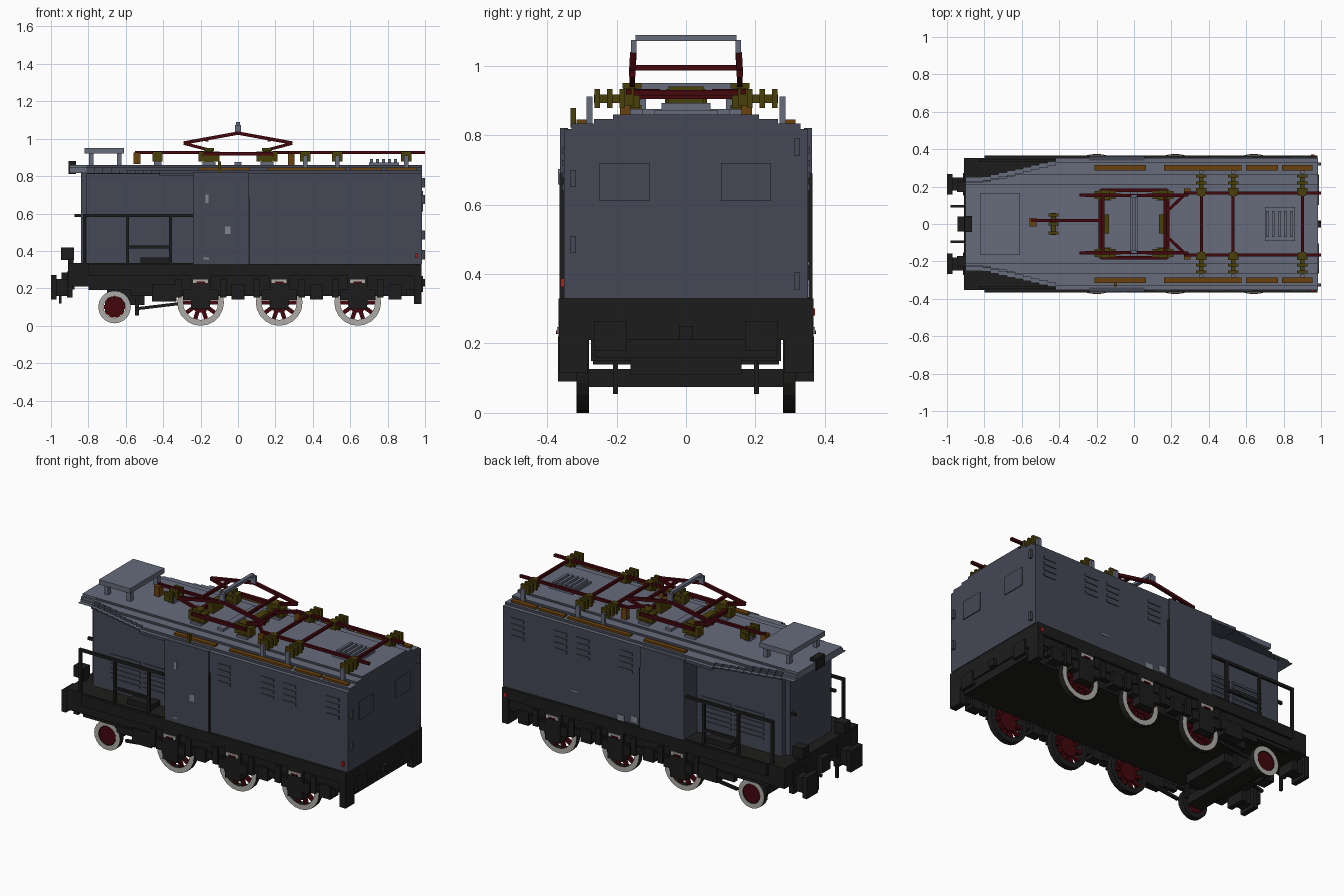
import bpy
import bmesh
import math
from mathutils import Matrix, Vector

cube = bpy.data.objects.get("Cube")
if cube:
    bpy.data.objects.remove(cube, do_unlink=True)


def material(name, red, green, blue):
    mat = bpy.data.materials.new(name)
    mat.use_nodes = True
    colour = (red, green, blue, 1)
    mat.diffuse_color = colour
    mat.node_tree.nodes["Principled BSDF"].inputs["Base Color"].default_value = colour
    return mat


BODY = material("dark blue grey paint", .058, .065, .09)
ROOF = material("light blue grey paint", .135, .149, .203)
BLACK = material("black frame", .012, .012, .0115)
RED = material("dark red", .055, .002, .004)
OLIVE = material("olive insulator", .066, .05, .003)
ORANGE = material("brown orange wood", .14, .052, .004)
STEEL = material("pale steel", .42, .41, .39)
LAMP = material("signal red", .5, .01, .01)
PATCH = material("worn grey", .22, .24, .28)


def finish(name, bm, *mats):
    bmesh.ops.recalc_face_normals(bm, faces=bm.faces)
    mesh = bpy.data.meshes.new(name)
    bm.to_mesh(mesh)
    bm.free()
    for mat in mats:
        mesh.materials.append(mat)
    obj = bpy.data.objects.new(name, mesh)
    bpy.context.collection.objects.link(obj)
    return obj


def box(name, mat, xs, ys, zs, mirror=False):
    """Block given by its extents, optionally repeated on the other side."""
    bm = bmesh.new()
    for side in ((1, -1) if mirror else (1,)):
        lo = Vector((xs[0], ys[0] * side, zs[0]))
        hi = Vector((xs[1], ys[1] * side, zs[1]))
        size = hi - lo
        place = Matrix.Translation((lo + hi) / 2) @ Matrix.Diagonal((*map(abs, size), 1))
        bmesh.ops.create_cube(bm, size=1, matrix=place)
    return finish(name, bm, mat)


def around(centre, size):
    return centre - size / 2, centre + size / 2


def block(name, mat, centre, size, mirror=False):
    return box(name, mat, *(around(c, s) for c, s in zip(centre, size)), mirror)


def bar(name, mat, start, end, thick, mirror=False):
    """Square rod between two points."""
    bm = bmesh.new()
    for side in ((1, -1) if mirror else (1,)):
        a, b = (Vector((p[0], p[1] * side, p[2])) for p in (start, end))
        turn = (b - a).to_track_quat('Z', 'Y').to_matrix().to_4x4()
        scale = Matrix.Diagonal((thick, thick, (b - a).length, 1))
        bmesh.ops.create_cube(bm, size=1, matrix=Matrix.Translation((a + b) / 2) @ turn @ scale)
    return finish(name, bm, mat)


def roof_slice(name, x0, x1, width, eave, edge=BODY):
    """Stepped roof section with light treads and darker risers."""
    lip, shelf, crown = width - .022, min(.265, width - .028), min(.21, width - .034)
    half = [(width, eave), (width, .818), (lip, .818), (lip, .833),
            (shelf, .833), (shelf, .847), (crown, .847), (crown, .86)]
    profile = half + [(-y, z) for y, z in reversed(half)]
    bm = bmesh.new()
    ends = [[bm.verts.new((x, y, z)) for y, z in profile] for x in (x0, x1)]
    for ring in ends:
        bm.faces.new(ring)
    for i in range(len(profile)):
        bm.faces.new((ends[0][i - 1], ends[0][i], ends[1][i], ends[1][i - 1]))
    bmesh.ops.recalc_face_normals(bm, faces=bm.faces)
    for face in bm.faces:
        face.material_index = 1 if face.normal.z > .3 else 0
    return finish(name, bm, edge, ROOF)


def wheel(name, x, z, radius, inner, side):
    """Dark tyre with a pale outer ring and red spokes."""
    near, far, steps = .28 * side, .315 * side, 20
    bm = bmesh.new()
    rings = []
    for i in range(steps):
        a = math.tau * i / steps
        rings.append([bm.verts.new((x + r * math.cos(a), y, z + r * math.sin(a)))
                      for r, y in ((inner, near), (radius, near), (radius, far), (inner, far))])
    for a, b in zip(rings, rings[1:] + rings[:1]):
        for k in range(4):
            n = (k + 1) % 4
            bm.faces.new((a[k], a[n], b[n], b[k])).material_index = 1 if k == 2 else 0
    finish(name + "_tyre", bm, BLACK, STEEL)
    bm = bmesh.new()
    spokes = 5
    mid = Vector((x, .298 * side, z))
    for i in range(spokes):
        turn = Matrix.Rotation(math.pi * i / spokes, 4, 'Y')
        size = Matrix.Diagonal((inner * 2, .018, .022, 1))
        bmesh.ops.create_cube(bm, size=1, matrix=Matrix.Translation(mid) @ turn @ size)
    quarter = Matrix.Rotation(math.pi / 2, 4, 'X')
    bmesh.ops.create_cone(bm, cap_ends=True, segments=12, radius1=.055, radius2=.055,
                          depth=.03, matrix=Matrix.Translation(mid) @ quarter)
    finish(name + "_spokes", bm, RED)


# Body: wide cab section, door bays and narrow hood
box("cab_body", BODY, (-.24, .985), (-.352, .352), (.33, .815))
box("door_bay", BODY, (-.24, .055), (.34, .363), (.33, .82), True)
box("door_jamb", BLACK, (.055, .062), (.34, .365), (.33, .69), True)
box("hood", BODY, (-.81, -.24), (-.235, .235), (.33, .82))
box("hood_nose", BODY, (-.84, -.8), (-.2, .2), (.33, .83))
roof_slice("cab_roof", -.42, .985, .352, .8)
steps = 9
for i in range(steps):
    start = -.81 + i * .39 / steps
    roof_slice("hood_roof", start, start + .39 / steps, .255 + .09 * i / steps, .81)
roof_slice("nose_roof", -.9, -.81, .25, .82, ROOF)

# Louvres, end windows, hinges, handles and worn spots
for x in (.155, .445, .595, .885):
    for row in range(4):
        block("side_louvre", BODY, (x, .352, .65 + row * .035), (.085, .01, .018), True)
for x in (-.59, -.37):
    for row in range(6):
        block("hood_louvre", BODY, (x, .235, .41 + row * .029), (.2, .012, .015), True)
for y in (-.177, .173):
    block("end_window", BODY, (.986, y, .665), (.008, .143, .11))
for y, heights in ((-.325, (.485, .675)), (.32, (.38, .765))):
    for z in heights:
        block("end_hinge", BODY, (.99, y, z), (.02, .016, .05))
block("door_handle", PATCH, (-.165, -.364, .68), (.016, .008, .045))
block("worn_patch", PATCH, (-.055, -.362, .51), (.028, .006, .04))
block("worn_patch", PATCH, (-.17, -.362, .36), (.03, .006, .01))
for x, z in ((.1, .365), (.19, .35)):
    block("worn_patch", PATCH, (x, .352, z), (.045, .006, .035))
block("worn_streak", PATCH, (.5, .352, .43), (.05, .006, .008))
block("tail_lamp", LAMP, (.955, -.354, .375), (.016, .016, .025))
block("tail_lamp", LAMP, (.955, .365, .29), (.018, .012, .02))

# Underframe, deck and hanging gear
box("deck", BLACK, (-.91, .98), (-.352, .352), (.21, .335))
box("floor_pan", BLACK, (-.56, .97), (-.262, .262), (.16, .22))
box("upper_sill", BLACK, (-.8, .98), (.32, .367), (.265, .33), True)
box("frame_plate", BLACK, (-.8, .98), (.318, .345), (.19, .28), True)
box("lower_sill", BLACK, (-.57, .9), (.32, .352), (.16, .2), True)
box("end_skirt", BLACK, (.94, .98), (.282, .366), (.115, .28), True)
box("end_socket", BLACK, (.97, .99), (.17, .265), (.18, .265), True)
box("end_hook", BLACK, (.97, 1), (-.02, .02), (.21, .25))
box("leading_beam", BLACK, (-.71, -.61), (-.285, .285), (.075, .127))
box("beam_pivot", BLACK, (-.7, -.5), (-.16, .16), (.11, .21))
block("guard_iron", BLACK, (-.54, .203, .1), (.02, .014, .09), True)
bar("brake_pipe", BLACK, (-.55, .29, .09), (-.3, .29, .12), .016, True)
box("frame_hanger", BLACK, (-.46, -.33), (.3, .362), (.13, .22), True)

# Driving wheels, axle boxes and springs
for x in (-.2, .22, .64):
    for side in (-1, 1):
        wheel("driving_wheel", x, .125, .125, .094, side)
    block("axle_box", BLACK, (x, .341, .155), (.1, .054, .13), True)
    block("spring", BLACK, (x, .341, .165), (.19, .046, .055), True)
    block("spring_buckle", BLACK, (x, .345, .24), (.11, .044, .06), True)
    block("rim_slot", STEEL, (x, .369, .238), (.08, .006, .02), True)
    block("rim_slot_red", RED, (x, .371, .232), (.045, .006, .01), True)
    block("brake_hanger", BLACK, (x + .2, .335, .18), (.07, .06, .08), True)
    for end in (-.12, .12):
        block("spring_hanger", BLACK, (x + end, .35, .2), (.035, .03, .1), True)
for side in (-1, 1):
    wheel("leading_wheel", -.66, .1, .087, .058, side)

# Nose: buffers, coupling, lamps
block("buffer_stem", BLACK, (-.935, .213, .205), (.08, .07, .09), True)
block("buffer_head", BLACK, (-.985, .213, .205), (.03, .11, .13), True)
block("buffer_base", BLACK, (-.9, .213, .22), (.03, .12, .14), True)
block("nose_coupling", BLACK, (-.91, 0, .24), (.07, .08, .09))
bar("air_hose", BLACK, (-.98, .095, .21), (-.9, .095, .23), .015, True)
block("hose_end", BLACK, (-.95, .095, .16), (.015, .015, .08), True)
block("lower_lamp", BLACK, (-.912, .2, .385), (.07, .06, .065), True)
block("lamp_stand", BLACK, (-.895, .2, .335), (.03, .04, .06), True)
block("top_lamp", BLACK, (-.885, 0, .845), (.04, .085, .07))
bar("nose_grip", BLACK, (-.875, .19, .59), (-.84, .19, .59), .016, True)

# Railings and step on the side decks
bar("hand_rail", BLACK, (-.828, .34, .59), (-.24, .34, .59), .016, True)
bar("middle_rail", BLACK, (-.59, .34, .42), (-.36, .34, .42), .016, True)
for x in (-.82, -.59, -.36):
    bar("rail_post", BLACK, (x, .34, .33), (x, .34, .595), .016, True)
box("deck_step", BLACK, (-.52, -.36), (.225, .32), (.33, .365), True)

# Roof: raised hatch, vent, running boards and whistle
box("roof_hatch", ROOF, (-.82, -.61), (-.165, .165), (.92, .95))
for x in (-.785, -.635):
    block("hatch_leg", ROOF, (x, .13, .89), (.025, .03, .07), True)
box("vent_base", ROOF, (.7, .86), (-.09, .09), (.855, .872))
for i in range(5):
    block("vent_slat", ROOF, (.715 + i * .032, 0, .88), (.016, .14, .025))
for x0, x1 in ((-.21, .065), (.16, .575), (.6, .77), (.79, .955)):
    box("running_board", ORANGE, (x0, x1), (.287, .316), (.83, .845), True)
block("whistle", OLIVE, (-.1, -.325, .85), (.016, .016, .055))


def ribbed(name, x, y, z, length, axis):
    """Insulator made of a core with three wider ribs."""
    for offset, width, depth in ((0, .025, length), (-.4, .055, .016), (0, .055, .016), (.4, .055, .016)):
        centre, size = [x, y, z], [width] * 3
        centre[axis] += offset * length
        size[axis] = depth
        block(name, OLIVE, centre, size, y != 0)


# Roof power lines on side insulators
for x in (.36, .53, .9):
    block("insulator_post", ROOF, (x, .278, .869), (.025, .016, .085), True)
    ribbed("line_insulator", x, .22, .905, .09, 1)
    block("line_clamp", OLIVE, (x, .165, .91), (.04, .03, .05), True)
    bar("cross_line", RED, (x, -.165, .922), (x, .165, .922), .016)
bar("power_line", RED, (.27, .165, .925), (1, .165, .925), .016, True)
bar("diagonal_line", RED, (.19, .08, .925), (.28, .165, .925), .016, True)
bar("centre_line", RED, (-.55, .02, .925), (-.18, .02, .925), .016)
block("line_box", ORANGE, (-.54, .01, .895), (.035, .045, .06))
block("line_box", ORANGE, (.285, .175, .89), (.035, .03, .06), True)
block("line_foot", ROOF, (-.43, 0, .87), (.04, .06, .025))
ribbed("centre_insulator", -.43, 0, .905, .12, 1)

# Pantograph: base, arms and collector bow
for x in (-.155, .155):
    block("pantograph_foot", ROOF, (x, .155, .865), (.07, .06, .02), True)
    ribbed("base_insulator", x, .155, .91, .08, 2)
    block("base_clamp", OLIVE, (x, .155, .905), (.11, .045, .055), True)
    block("base_centre", OLIVE, (x, 0, .91), (.045, .1, .06))
    bar("base_cross", RED, (x * 1.15, -.18, .915), (x * 1.15, .18, .915), .022)
    s = math.copysign(1, x)
    bar("lower_arm", RED, (x, .155, .94), (s * .29, .155, .975), .016, True)
    bar("upper_arm", RED, (s * .29, .155, .977), (0, .152, 1.03), .018, True)
    bar("arm_cross", RED, (s * .165, -.155, .994), (s * .165, .155, .994), .016)
bar("base_rail", RED, (-.18, .18, .92), (.18, .18, .92), .02, True)
box("base_board", ROOF, (-.02, .02), (-.17, .17), (.86, .875))
block("bow_end", ROOF, (0, .15, 1.052), (.034, .016, .045), True)
block("collector_bow", ROOF, (0, 0, 1.08), (.022, .29, .018))
